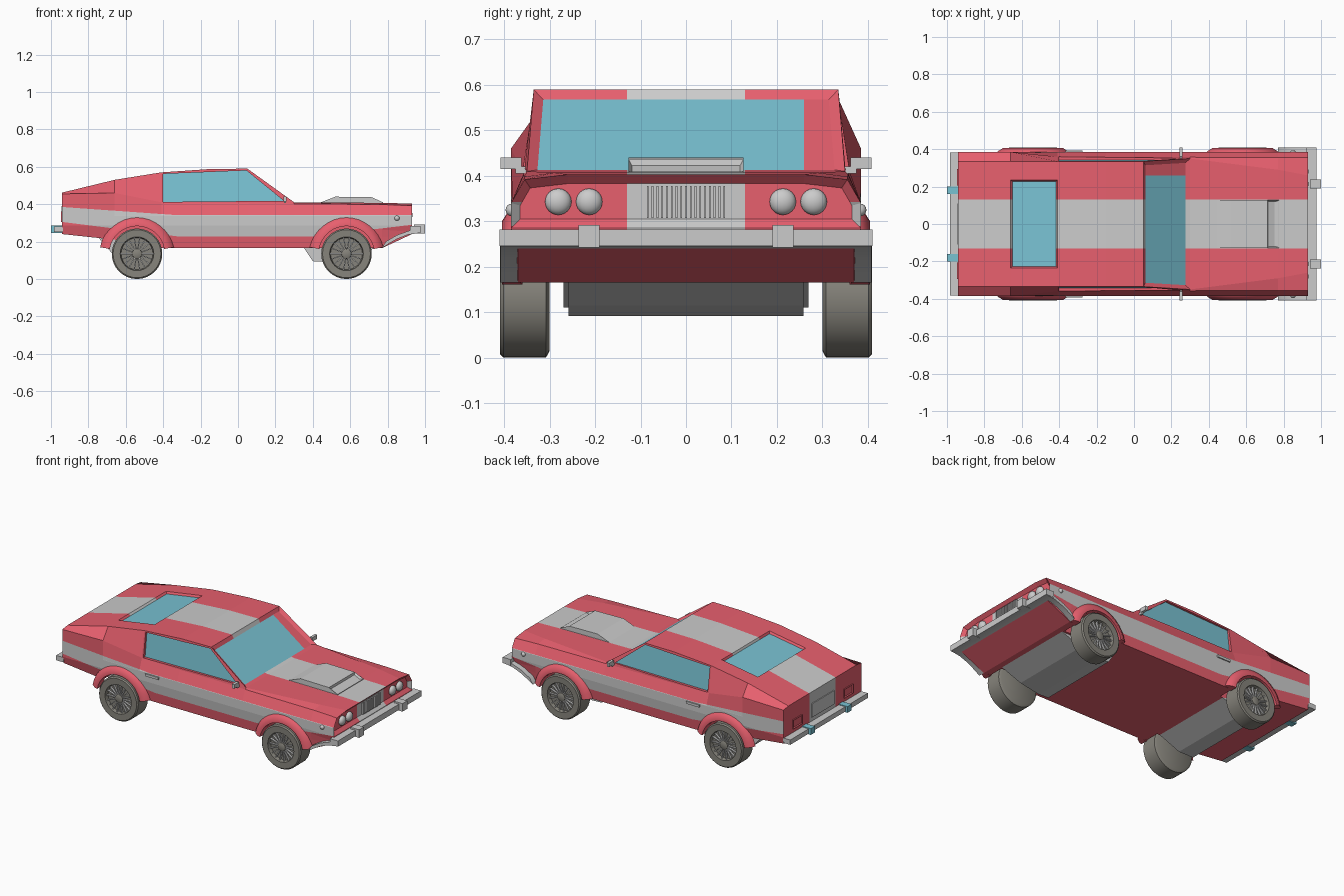
import bpy, bmesh
from math import sin, cos, pi, radians
from mathutils import Matrix

if "Cube" in bpy.data.objects:
    bpy.data.objects.remove(bpy.data.objects["Cube"])


def material(name, rgb):
    m = bpy.data.materials.new(name)
    m.diffuse_color = (*rgb, 1)
    m.use_nodes = True
    m.node_tree.nodes["Principled BSDF"].inputs["Base Color"].default_value = m.diffuse_color
    return m


RED = material("red_paint", (0.8, 0.115, 0.155))
GREY = material("grey_paint", (0.8, 0.8, 0.8))
GLASS = material("glass", (0.19, 0.54, 0.65))
RUBBER = material("rubber", (0.24, 0.23, 0.20))
AXLES = (-0.54, 0.58)
AXLE_Z = 0.135


def loft(rings, bm=None):
    """Skin closed rings of points and cap both ends."""
    bm = bm or bmesh.new()
    vs = [[bm.verts.new(p) for p in r] for r in rings]
    n = len(rings[0])
    grid = [[bm.faces.new((a[i], a[(i + 1) % n], b[(i + 1) % n], b[i])) for i in range(n)]
            for a, b in zip(vs, vs[1:])]
    caps = [bm.faces.new(vs[0]), bm.faces.new(vs[-1])]
    bmesh.ops.recalc_face_normals(bm, faces=bm.faces[:])
    return bm, grid, caps, vs


def prism(pts, y0, y1, bm=None):
    return loft([[(x, y, z) for x, z in pts] for y in (y0, y1)], bm)[0]


def box(x0, x1, y0, y1, z0, z1, bm=None):
    return prism([(x0, z0), (x1, z0), (x1, z1), (x0, z1)], y0, y1, bm)


def circle(cx, y, r, n=32):
    return [(cx + r * cos(2 * pi * i / n), y, AXLE_Z + r * sin(2 * pi * i / n)) for i in range(n)]


def finish(name, bm, mats=(), mirror=False, smooth=False):
    me = bpy.data.meshes.new(name)
    bm.to_mesh(me)
    bm.free()
    ob = bpy.data.objects.new(name, me)
    bpy.context.collection.objects.link(ob)
    for m in mats:
        me.materials.append(m)
    bpy.ops.object.select_all(action='DESELECT')
    ob.select_set(True)
    bpy.context.view_layer.objects.active = ob
    if smooth:
        bpy.ops.object.shade_smooth_by_angle(angle=radians(35))
    if mirror:
        ob.modifiers.new("mirror", 'MIRROR').use_axis = (False, True, False)
    return ob


# Body shell stations: x, bottom z, belt z, belt y, roof z, roof y
stations = [
    (-0.94, 0.24, 0.455, 0.385, 0.462, 0.335),
    (-0.66, 0.21, 0.46, 0.385, 0.53, 0.335),
    (-0.41, 0.165, 0.41, 0.36, 0.57, 0.335),
    (-0.15, 0.165, 0.405, 0.358, 0.588, 0.335),
    (0.05, 0.165, 0.405, 0.357, 0.59, 0.335),
    (0.30, 0.165, 0.402, 0.357, 0.41, 0.350),
    (0.77, 0.165, 0.398, 0.355, 0.407, 0.29),
    (0.93, 0.24, 0.392, 0.355, 0.403, 0.26),
]
rings = []
for x, z0, zb, yb, zr, yr in stations:
    half = [(0.37, z0), (0.385, 0.285), (0.385, 0.34), (yb, zb), (yr, zr), (0.235, zr)]
    rings.append([(x, y, z) for y, z in half] + [(x, -y, z) for y, z in reversed(half)])
bm, grid, caps, vs = loft(rings)


def recess(faces, thickness, depth, mat):
    bmesh.ops.inset_region(bm, faces=faces, thickness=thickness, depth=-depth, use_even_offset=True)
    for f in faces:
        f.material_index = mat


# Windscreen, rear window and front lamp panel
recess(grid[4][4:7], 0.022, 0.012, 2)
recess([grid[1][5]], 0.008, 0.012, 2)
bmesh.utils.face_split(caps[1], vs[-1][1], vs[-1][10])
bm.normal_update()
nose = max((f for f in bm.faces if f.normal.x > 0.99), key=lambda f: f.calc_center_median().z)
recess([nose], 0.02, 0.02, 0)
body = finish("body_shell", bm, (RED, GREY, GLASS))

# Cutter for wheel wells and side windows
bm = bmesh.new()
window = [(-0.40, 0.412), (-0.40, 0.562), (0.045, 0.580), (0.245, 0.418)]
for s in (1, -1):
    for ax in AXLES:
        loft([circle(ax, s * y, 0.15) for y in (0.27, 0.5)], bm)
    _, _, c, _ = loft([[(x, s * (0.357 - 0.12 * (z - 0.405) + d), z) for x, z in window]
                       for d in (-0.014, 0.05)], bm)
    c[0].material_index = 2
cutter = finish("body_cutter", bm, (RED, GREY, GLASS))
cutter.hide_render = True
mod = body.modifiers.new("cut", 'BOOLEAN')
mod.operation, mod.solver, mod.object = 'DIFFERENCE', 'EXACT', cutter
bpy.context.view_layer.objects.active = body
bpy.ops.object.modifier_apply(modifier="cut")
bpy.data.objects.remove(cutter)

# Racing stripes: slice the shell along the stripe edges, then paint
upper = [(-0.94, 0.385, -0.071), (0, 0.342, 0)]
lower = [(-0.94, 0.305, -0.125), (0, 0.226, 0), (0.93, 0.29, 0.12)]
planes = [((x, 0, z), (-m, 0, 1)) for x, z, m in upper + lower]
planes += [((0, y, 0), (0, 1, 0)) for y in (-0.13, 0.13, 0.26)]
bm = bmesh.new()
bm.from_mesh(body.data)
for co, no in planes:
    bmesh.ops.bisect_plane(bm, geom=bm.verts[:] + bm.edges[:] + bm.faces[:],
                           dist=1e-5, plane_co=co, plane_no=no)
bm.normal_update()
for f in bm.faces:
    c, n = f.calc_center_median(), f.normal
    if f.material_index == 2:
        if n.x > 0.4 and c.y > 0.26:
            f.material_index = 0
        continue
    top = max(z + m * (c.x - x) for x, z, m in upper)
    low = max(z + m * (c.x - x) for x, z, m in lower)
    centre = abs(c.y) < 0.13 and n.z > -0.5
    side = abs(c.y) > 0.34 and abs(n.y) > 0.5 and low < c.z < top
    f.material_index = 1 if centre or side else 0
bm.to_mesh(body.data)
bm.free()

# Wheels and arch flares
for ax, end in zip(AXLES, ("rear", "front")):
    tyre = [(0.30, 0.12), (0.308, 0.135), (0.402, 0.135), (0.409, 0.128), (0.408, 0.09), (0.385, 0.085)]
    finish(end + "_tyre", loft([circle(ax, y, r) for y, r in tyre])[0], [RUBBER], True, True)
    bm = bmesh.new()
    for i in range(18):
        first = len(bm.verts)
        box(0.02, 0.088, 0.38, 0.397, -0.003, 0.003, bm)
        bm.verts.ensure_lookup_table()
        bmesh.ops.transform(bm, verts=bm.verts[first:], matrix=Matrix.Translation((ax, 0, AXLE_Z))
                            @ Matrix.Rotation(2 * pi * i / 18, 4, 'Y'))
    finish(end + "_spokes", bm, mirror=True)
    hub = loft([circle(ax, y, r, 16) for y, r in ((0.38, 0.028), (0.4, 0.026), (0.404, 0.018))])[0]
    finish(end + "_hub", hub, [RUBBER], True, True)
    arch = [(0.2, 0.37), (0.192, 0.388), (0.165, 0.405), (0.148, 0.405), (0.148, 0.36)]
    flare = [[(ax + r * cos(a), y, AXLE_Z + r * sin(a)) for r, y in arch]
             for a in (radians(10 + 10 * i) for i in range(17))]
    finish(end + "_arch_flare", loft(flare)[0], [RED], True, True)

# Underbody housings between the wheels
finish("front_underbody", prism([(0.35, 0.17), (0.40, 0.095), (0.47, 0.092), (0.60, 0.115),
                                 (0.80, 0.19), (0.80, 0.21), (0.35, 0.2)], -0.258, 0.258))
finish("rear_underbody", prism([(-0.75, 0.225), (-0.65, 0.11), (-0.55, 0.11), (-0.40, 0.17),
                                (-0.40, 0.23)], -0.27, 0.27))

# Front bumper, apron and guards; rear bumper and guards
finish("front_apron", prism([(0.97, 0.246), (0.91, 0.237), (0.85, 0.214), (0.80, 0.185), (0.77, 0.165),
                             (0.79, 0.20), (0.85, 0.235), (0.92, 0.26), (0.97, 0.26)], -0.408, 0.408),
       smooth=True)
finish("front_bumper", box(0.92, 0.975, -0.41, 0.41, 0.246, 0.282))
finish("front_bumper_guard", box(0.94, 1.0, 0.19, 0.237, 0.242, 0.292), mirror=True)
finish("rear_bumper", box(-0.985, -0.935, -0.382, 0.382, 0.25, 0.28))
finish("rear_bumper_guard", box(-1.0, -0.94, 0.16, 0.2, 0.246, 0.285), [GLASS], True)

# Hood scoop with sunken mouth
bm, grid, _, _ = loft([[(x, -0.127, 0.39), (x, -0.127, z), (x, 0.127, z), (x, 0.127, 0.39)]
                       for x, z in ((0.43, 0.405), (0.52, 0.44), (0.715, 0.437), (0.775, 0.41))])
bmesh.ops.inset_region(bm, faces=[grid[2][1]], thickness=0.008, depth=-0.012, use_even_offset=True)
finish("hood_scoop", bm)

# Grille bars and headlamps
bm = bmesh.new()
for i in range(17):
    y = -0.084 + 0.0105 * i
    box(0.905, 0.922, y - 0.002, y + 0.002, 0.307, 0.378, bm)
finish("grille_bars", bm)
bm = bmesh.new()
for y in (0.213, 0.281):
    bmesh.ops.create_uvsphere(bm, u_segments=20, v_segments=12, radius=0.029,
                              matrix=Matrix.Translation((0.913, y, 0.343)) @ Matrix.Diagonal((0.7, 1, 1, 1)))
finish("headlamps", bm, mirror=True, smooth=True)
bm = bmesh.new()
bmesh.ops.create_uvsphere(bm, u_segments=16, v_segments=8, radius=0.014,
                          matrix=Matrix.Translation((0.85, 0.383, 0.325)))
finish("side_marker", bm, mirror=True, smooth=True)

# Tail lamps and rear plate
bm = box(-0.947, -0.93, 0.205, 0.295, 0.305, 0.36)
bm.normal_update()
back = [f for f in bm.faces if f.normal.x < -0.9]
bmesh.ops.inset_region(bm, faces=back, thickness=0.008, depth=-0.005)
finish("tail_lamp", bm, [RED], True)
finish("rear_plate", box(-0.945, -0.93, -0.11, 0.11, 0.305, 0.39))

# Door handles and mirrors
finish("door_handle", box(-0.365, -0.275, 0.38, 0.392, 0.32, 0.335), mirror=True)
bm = box(0.243, 0.26, 0.362, 0.408, 0.415, 0.44)
box(0.246, 0.257, 0.345, 0.375, 0.405, 0.42, bm)
finish("wing_mirror", bm, mirror=True)
